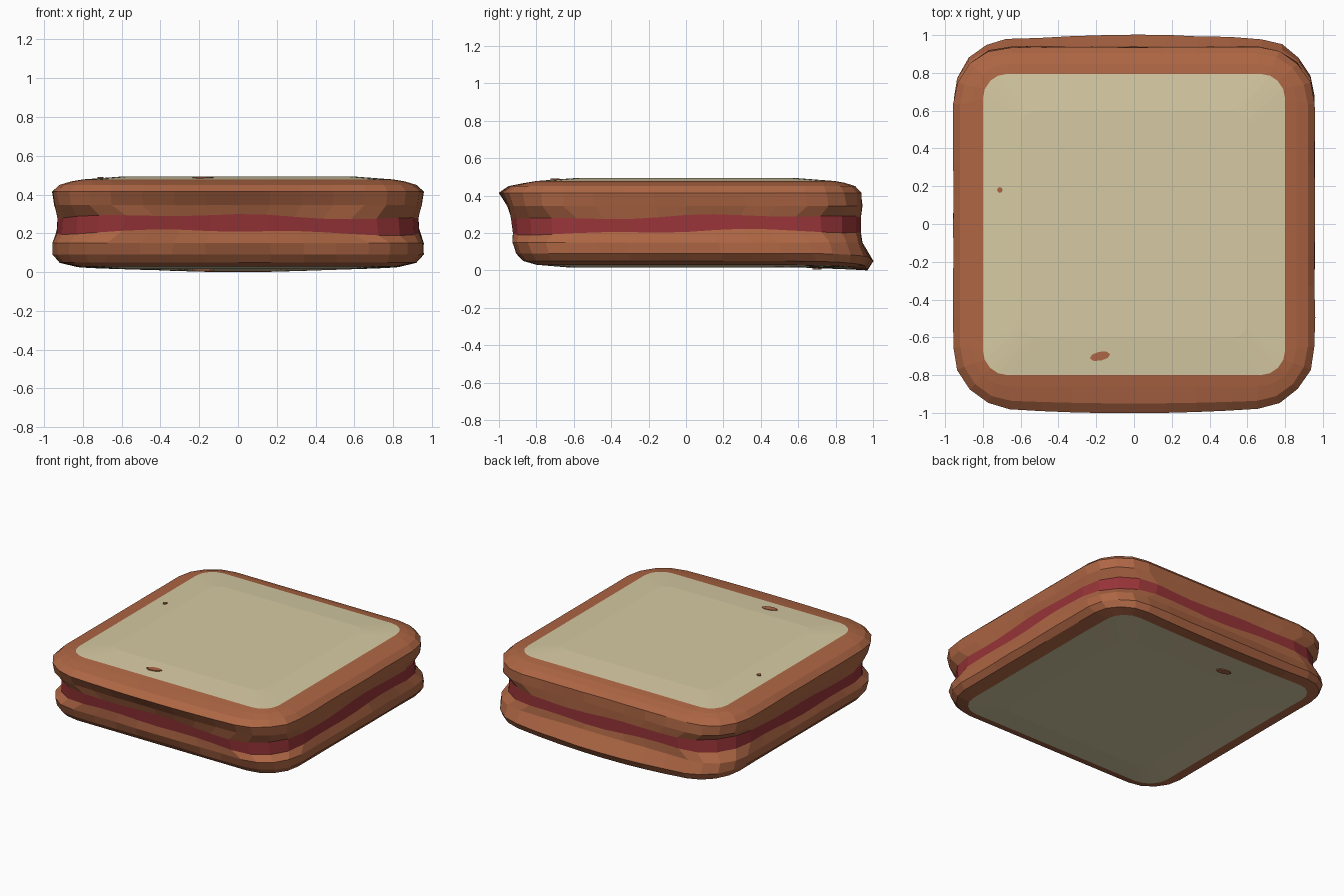
import bpy, bmesh, math, random

if "Cube" in bpy.data.objects:
    bpy.data.objects.remove(bpy.data.objects["Cube"])
random.seed(4)


def material(name, rgb):
    m = bpy.data.materials.new(name)
    m.diffuse_color = (*rgb, 1)
    m.use_nodes = True
    m.node_tree.nodes["Principled BSDF"].inputs["Base Color"].default_value = m.diffuse_color
    return m


CRUST = material("crust brown", (0.423, 0.133, 0.058))
CREAM = material("bread cream", (0.672, 0.591, 0.366))
JAM = material("jam red", (0.305, 0.034, 0.038))


def ring(hw, yf, yb, r, z, bow_f=0, bow_b=0, dip_b=0, wave=0, jitter=0.0):
    """Rounded rectangle with bulging front/back, back dip and wavy height."""
    cx, pts = hw - r, []
    corners = [(cx, yf + r, -90), (cx, yb - r, 0), (-cx, yb - r, 90), (-cx, yf + r, 180)]
    for i, (x, y, a0) in enumerate(corners):
        for k in range(5):                       # corner arc
            a = math.radians(a0 + 22.5 * k)
            pts.append((x + r * math.cos(a), y + r * math.sin(a)))
        nx, ny, na = corners[(i + 1) % 4]        # straight run to the next corner
        b = math.radians(na)
        ex, ey = nx + r * math.cos(b), ny + r * math.sin(b)
        sx, sy = pts[-1]
        for k in range(1, 8):
            t = k / 8
            pts.append((sx + (ex - sx) * t, sy + (ey - sy) * t))
    out = []
    for x, y in pts:
        mid = max(0, 1 - (x / 0.96) ** 2)
        front = max(0, min(1, (-y - 0.5) / 0.35))
        back = max(0, min(1, (y - 0.5) / 0.35))
        a = math.atan2(y, x)
        dz = wave * (math.sin(3 * a + 0.6) + 0.6 * math.sin(8 * a + z * 25))
        j = 1 + random.uniform(-jitter, jitter)
        out.append((x * j, y * j - bow_f * mid * front + bow_b * mid * back,
                    z - dip_b * mid * back + dz))
    return out


def loft(name, rings, mats, band_mats, cap_first=False, cap_last=False):
    """Bridge rings into one shell, one material index per band."""
    bm = bmesh.new()
    vs = [[bm.verts.new(p) for p in rg] for rg in rings]
    n = len(vs[0])
    for b in range(len(vs) - 1):
        for i in range(n):
            j = (i + 1) % n
            f = bm.faces.new((vs[b][i], vs[b][j], vs[b + 1][j], vs[b + 1][i]))
            f.material_index = band_mats[b]
    if cap_first:
        bm.faces.new(vs[0][::-1]).material_index = band_mats[0]
    if cap_last:
        bm.faces.new(vs[-1]).material_index = band_mats[-1]
    me = bpy.data.meshes.new(name)
    bm.to_mesh(me)
    bm.free()
    for m in mats:
        me.materials.append(m)
    ob = bpy.data.objects.new(name, me)
    bpy.context.collection.objects.link(ob)


# Shared wavy edges where bread meets jam
jam_low = ring(0.935, -0.925, 0.935, 0.34, 0.205, wave=0.011)
jam_high = ring(0.93, -0.935, 0.935, 0.35, 0.285, wave=0.011)

# Bottom slice: back edge sticks out and droops
bottom = [
    ring(0.60, -0.62, 0.62, 0.10, 0.015),
    ring(0.83, -0.80, 0.87, 0.15, 0.03, 0, 0.01, 0.025),
    ring(0.92, -0.87, 0.94, 0.24, 0.05, 0, 0.03, 0.05),
    ring(0.955, -0.905, 0.955, 0.28, 0.09, 0, 0.045, 0.04, jitter=0.004),
    ring(0.955, -0.925, 0.94, 0.28, 0.15, jitter=0.004),
    jam_low,
]
loft("bottom_bread", bottom, [CRUST, CREAM], [1, 0, 0, 0, 0], cap_first=True)

# Jam band
loft("jam_filling", [jam_low, jam_high], [JAM], [0])

# Top slice: front edge juts out
top = [
    jam_high,
    ring(0.945, -0.945, 0.94, 0.29, 0.345, 0.01, jitter=0.004),
    ring(0.957, -0.955, 0.935, 0.30, 0.415, 0.045, jitter=0.003),
    ring(0.92, -0.92, 0.905, 0.27, 0.45, 0.03),
    ring(0.86, -0.86, 0.85, 0.20, 0.468),
    ring(0.80, -0.80, 0.795, 0.13, 0.478),
    ring(0.60, -0.60, 0.60, 0.08, 0.493),
]
loft("top_bread", top, [CRUST, CREAM], [0, 0, 0, 0, 0, 1], cap_last=True)


# Small toasted specks on both slices
def speck(name, x, y, z, sx, sy, rot):
    bpy.ops.mesh.primitive_cylinder_add(vertices=8, radius=1, depth=2, location=(x, y, z))
    ob = bpy.context.object
    ob.name = name
    ob.scale = (sx, sy, 0.0045)
    ob.rotation_euler[2] = rot
    ob.data.materials.append(CRUST)


speck("front_speck", -0.18, -0.70, 0.486, 0.055, 0.024, 0.2)
speck("side_speck", -0.71, 0.18, 0.486, 0.015, 0.015, 0)
speck("underside_speck", -0.18, 0.70, 0.010, 0.055, 0.024, -0.2)
